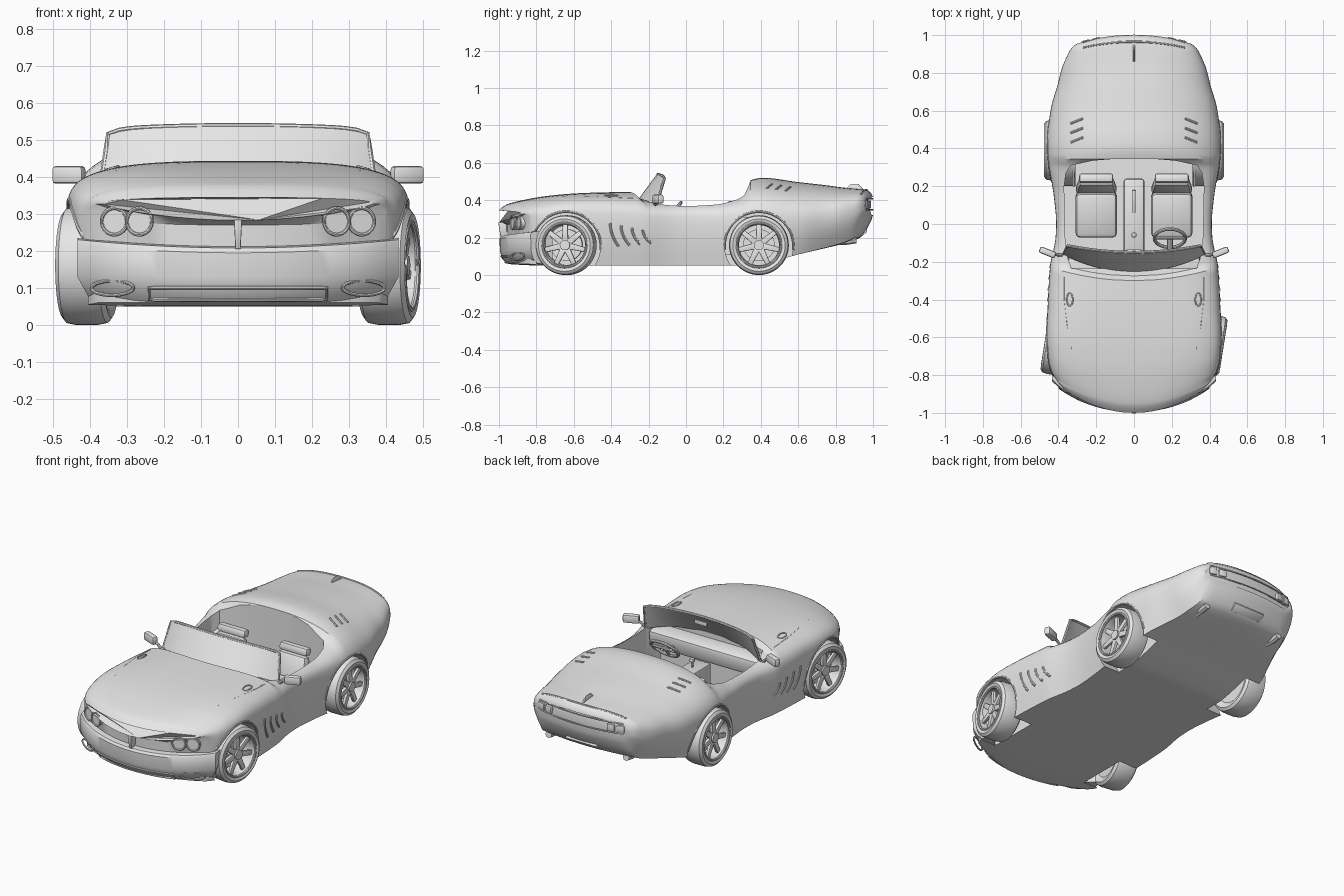
import bpy, bmesh, math
from math import sin, cos, pi
from mathutils import Vector, Matrix, Euler

if "Cube" in bpy.data.objects:
    bpy.data.objects.remove(bpy.data.objects["Cube"])

grey = bpy.data.materials.new("plain_grey")
grey.diffuse_color = (0.8, 0.8, 0.8, 1)
grey.use_nodes = True
grey.node_tree.nodes["Principled BSDF"].inputs["Base Color"].default_value = grey.diffuse_color


def finish(name, bm, angle=35, bevel=0.0, matrix=None):
    bmesh.ops.recalc_face_normals(bm, faces=bm.faces)
    if bevel:
        bmesh.ops.bevel(bm, geom=bm.edges[:], offset=bevel, segments=2, affect='EDGES', profile=0.5)
    if matrix:
        bm.transform(matrix)
    me = bpy.data.meshes.new(name)
    bm.to_mesh(me)
    bm.free()
    me.materials.append(grey)
    me.shade_smooth()
    me.set_sharp_from_angle(angle=math.radians(angle))
    ob = bpy.data.objects.new(name, me)
    bpy.context.collection.objects.link(ob)
    return ob


def place(loc, rot=(0, 0, 0)):
    return Matrix.Translation(loc) @ Euler([math.radians(a) for a in rot]).to_matrix().to_4x4()


def box(name, loc, size, rot=(0, 0, 0), bevel=0.008, taper=1.0):
    bm = bmesh.new()
    bmesh.ops.create_cube(bm, size=1)
    for v in bm.verts:
        k = taper if v.co.z > 0 else 1
        v.co = Vector((v.co.x * size[0] * k, v.co.y * size[1] * k, v.co.z * size[2]))
    return finish(name, bm, 40, bevel, place(loc, rot))


def cyl(name, loc, r, depth, rot=(0, 0, 0), seg=32):
    bm = bmesh.new()
    bmesh.ops.create_cone(bm, cap_ends=True, segments=seg, radius1=r, radius2=r, depth=depth)
    return finish(name, bm, 40, 0, place(loc, rot))


def loft(name, rings, wrap=False, angle=35, matrix=None):
    """Skin between closed rings of equal length."""
    bm = bmesh.new()
    vs = [[bm.verts.new(p) for p in r] for r in rings]
    n = len(rings[0])
    for a, b in zip(vs, vs[1:] + vs[:1] if wrap else vs[1:]):
        for i in range(n):
            bm.faces.new((a[i], a[(i + 1) % n], b[(i + 1) % n], b[i]))
    if not wrap:
        bm.faces.new(vs[0])
        bm.faces.new(vs[-1])
    return finish(name, bm, angle, 0, matrix)


def tube(name, pts, r, closed=False):
    rings, n = [], len(pts)
    pts = [Vector(p) for p in pts]
    for i, p in enumerate(pts):
        a = pts[(i - 1) % n] if closed else pts[max(i - 1, 0)]
        b = pts[(i + 1) % n] if closed else pts[min(i + 1, n - 1)]
        q = (b - a).to_track_quat('Z', 'Y')
        rings.append([p + q @ Vector((r * cos(k * pi / 4), r * sin(k * pi / 4), 0)) for k in range(8)])
    return loft(name, rings, closed)


def ring(name, loc, rx, ry, r, rot=(0, 0, 0)):
    m = place(loc, rot)
    return tube(name, [m @ Vector((rx * cos(a * pi / 16), ry * sin(a * pi / 16), 0)) for a in range(32)], r, True)


# body stations: y, half width, waist height, top height, bottom height, roundness
KEYS = [(-1.0, .365, .328, .345, .283, 2.5), (-.98, .388, .328, .365, .28, 2.6), (-.96, .405, .322, .377, .27, 2.8),
        (-.953, .408, .315, .38, .06, 2.9), (-.89, .435, .30, .397, .055, 3.2), (-.75, .455, .29, .422, .05, 3.6),
        (-.6, .463, .29, .436, .05, 3.7), (-.45, .457, .285, .442, .05, 3.6), (-.3, .445, .28, .444, .05, 3.3),
        (-.275, .441, .28, .412, .05, 3.6), (0, .412, .28, .4, .05, 3.6), (.15, .425, .28, .41, .05, 3.3),
        (.28, .447, .29, .44, .05, 2.9), (.32, .454, .29, .468, .05, 2.6), (.345, .458, .295, .507, .05, 2.4),
        (.41, .462, .30, .52, .06, 2.25), (.6, .442, .30, .497, .11, 2.2), (.75, .404, .31, .48, .145, 2.3),
        (.85, .383, .32, .467, .17, 2.5), (.93, .356, .33, .46, .2, 2.8), (.97, .338, .34, .455, .25, 3.0),
        (.99, .322, .345, .438, .29, 3.0), (1.0, .302, .35, .418, .32, 3.0)]


def station(y):
    y = min(max(y, -1), 1)
    i = max(k for k in range(len(KEYS) - 1) if KEYS[k][0] <= y)
    h = KEYS[i + 1][0] - KEYS[i][0]
    t = (y - KEYS[i][0]) / h

    def seg(k, c):
        k = min(max(k, 0), len(KEYS) - 2)
        return (KEYS[k + 1][c] - KEYS[k][c]) / (KEYS[k + 1][0] - KEYS[k][0])

    def slope(a, b):
        return 0 if a * b <= 0 else 2 * a * b / (a + b)
    out = []
    for c in range(1, 6):
        d = seg(i, c)
        m0, m1 = slope(seg(i - 1, c), d), slope(d, seg(i + 1, c))
        out.append(KEYS[i][c] * (2 * t**3 - 3 * t**2 + 1) + KEYS[i + 1][c] * (3 * t**2 - 2 * t**3)
                   + h * (m0 * (t**3 - 2 * t**2 + t) + m1 * (t**3 - t**2)))
    return out


def bow(s, x):
    """Plan curvature of the nose, cowl and tail."""
    return x * x * (.9 * (max(0, -.5 - s) / .5)**2 - .5 * (max(0, s - .6) / .4)**2
                    + .4 * max(0, 1 - abs(s + .28) / .2))


def unbow(y, x):
    s = y
    for _ in range(6):
        s = y - bow(s, x)
    return s


def sill(s, w):
    return w * (.93 - .1 * min(max((s - .5) / .3, 0), 1))


def side_x(y, z):
    s = unbow(y, .43)
    w, zw, zt, zb, n = station(s)
    if z > zw:
        return w * max(0, 1 - min(1, (z - zw) / (zt - zw))**n)**(1 / n)
    b = sill(s, w)
    return b + (w - b) * sin(max(0, (z - zb) / (zw - zb)) * pi / 2)


def top_z(x, y):
    w, zw, zt, zb, n = station(unbow(y, x))
    return zw + (zt - zw) * max(0, 1 - min(1, abs(x) / w)**n)**(1 / n)


def section(s):
    w, zw, zt, zb, n = station(s)
    b = sill(s, w)
    lift = .3 * min(max((-.955 - s) / .02, 0), 1)   # upper lip of the grille rises outwards

    def low(x, z):
        return x, min(z + lift * x * x * (zw - z) / (zw - zb), zw - .001)
    half = [low(b * k / 6, zb) for k in range(1, 6)]
    half += [low(b + (w - b) * sin(t * pi / 16), zb + (zw - zb) * t / 8) for t in range(8)]
    for k in range(16):
        a = k * pi / 32
        half.append((w * cos(a)**(2 / n), zw + (zt - zw) * sin(a)**(2 / n)))
    pts = [(0, zb)] + half + [(0, zt)] + [(-x, z) for x, z in reversed(half)]
    return [(x, s + bow(s, x), z) for x, z in pts]


ys = []
for a, b in zip(KEYS, KEYS[1:]):
    c = math.ceil((b[0] - a[0]) / .025)
    ys += [a[0] + (b[0] - a[0]) * k / c for k in range(c)]
body = loft("body", [section(s) for s in ys + [1.0]], angle=32)

# wheel arches and cockpit cut from the body
AXLES = ((-.64, .408, -9), (.39, .41, 0))
cutters = [cyl("arch_cutter", (sx * .46, y, .155), .183, .3, (0, 90, 0), seg=64) for y, _, _ in AXLES for sx in (1, -1)]
plan = [(.33, -.235), (.362, -.15), (.366, 0), (.37, .2), (.36, .27), (.335, .31), (.22, .335), (.1, .345)]
plan += [(-x, y) for x, y in reversed(plan)]
cutters.append(loft("cockpit_cutter", [[(x, y, z) for x, y in plan] for z in (.11, .8)]))
for c in cutters:
    m = body.modifiers.new("cut", 'BOOLEAN')
    m.operation, m.solver, m.object = 'DIFFERENCE', 'EXACT', c
    c.hide_render = True
bpy.context.view_layer.update()
cut = bpy.data.meshes.new_from_object(body.evaluated_get(bpy.context.evaluated_depsgraph_get()))
body.modifiers.clear()
body.data = cut
cut.shade_smooth()
cut.set_sharp_from_angle(angle=math.radians(32))
for c in cutters:
    bpy.data.objects.remove(c)

# wheels
prof = [(-.062, .122), (-.066, .14), (-.055, .155), (-.03, .16), (.03, .16), (.055, .155), (.066, .14), (.062, .122),
        (.055, .113), (.03, .107), (-.05, .107)]
for sx in (1, -1):
    for y, x, turn in AXLES:
        M = place((sx * x, y, .16), (0, 0, turn)) @ Matrix.Diagonal((sx, 1, 1, 1))
        loft("tyre_and_rim", [[(px, r * cos(k * pi / 24), r * sin(k * pi / 24)) for px, r in prof] for k in range(48)],
             True, 30, M)
        for nm, px, r, d in (("brake_disc", -.015, .085, .02), ("wheel_back", -.045, .11, .01), ("hub", .02, .027, .07)):
            cyl(nm, (0, 0, 0), r, d).data.transform(M @ place((px, 0, 0), (0, 90, 0)))
        tube("rim_edge", [M @ Vector((.06, .118 * cos(k * pi / 20), .118 * sin(k * pi / 20))) for k in range(40)], .007, True)
        for k in range(7):
            sp = box("spoke", (0, 0, .068), (.02, .034, .095), bevel=.004, taper=.75)
            sp.data.transform(M @ Matrix.Translation((.036, 0, 0)) @ Matrix.Rotation(k * 2 * pi / 7, 4, 'X'))
        # arch lip
        arc = [(y + .184 * cos(a * pi / 30), .155 + .184 * sin(a * pi / 30)) for a in range(-1, 32)]
        tube("arch_lip", [(sx * (side_x(py, pz) - .004), py, pz) for py, pz in arc], .007)
    # liner closing the rear arch off from the cockpit
    ra, rb = .183, .189
    loft("wheel_well_liner", [[(sx * px, .39 + r * cos(a * pi / 24), .155 + r * sin(a * pi / 24))
                               for px, r in ((.31, ra), (.39, ra), (.39, rb), (.31, rb))] for a in range(25)])
    box("wheel_well_wall", (sx * .318, .29, .21), (.008, .19, .2), bevel=0)

# front bumper
bump = [(.04, .212), (.012, .208), (.003, .195), (.005, .13), (.015, .09), (.04, .062), (.12, .055), (.12, .205)]


def bump_y(x):
    return -1 + .7 * x * x + 5 * x**6


loft("front_bumper", [[(x * (1 - .09 * max(0, (.13 - z) / .07)), bump_y(x) + d, z + .12 * x * x * (z > .18))
                       for d, z in bump] for x in [-.435 + .87 * k / 28 for k in range(29)]])
xs = [-.24 + .03 * k for k in range(17)]
tube("lower_intake_rim", [(x, bump_y(x) + .012, .1) for x in xs] + [(x, bump_y(x) + .035, .068) for x in xs[::-1]], .005, True)
box("grille_centre", (0, -.972, .245), (.014, .04, .08), bevel=.003, taper=1.6)

for sx in (1, -1):
    # lamps
    for x, y in ((.325, -.86), (.257, -.893)):
        cyl("headlight", (sx * x, y, .28), .036, .07, (90, 0, sx * 18))
        ring("headlight_rim", (sx * (x + .01), y - .034, .28), .036, .036, .005, (90, 0, sx * 18))
    ring("fog_light_rim", (sx * .34, bump_y(.34) + .012, .1), .065, .02, .005, (80, 0, sx * 30))
    for x in (.2, .255):
        box("tail_light", (sx * x, 1 - .5 * x * x - .004, .377), (.045, .02, .042), (0, 0, -sx * 13), .006)
    tube("exhaust_pipe", [(sx * .24, .78, .18), (sx * .25, .86, .182), (sx * .25, .91, .19)], .02)
    # side gills
    for k in range(4):
        y0, h = -.405 + .058 * k, .062 - .009 * k
        zc = .215 - .003 * k
        pts = [(y0 + .045 * (1 - t)**2 / 4, zc + h * t) for t in [j / 5 - 1 for j in range(11)]]
        tube("side_gill", [(sx * (side_x(y, z) - .001), y, z) for y, z in pts], .007)
    # rear deck slots and bonnet vents
    for k in range(3):
        tube("deck_slot", [(sx * x, .43 + .05 * k + (.34 - x) * .4, top_z(x, .43 + .05 * k + (.34 - x) * .4))
                           for x in (.27, .29, .31, .335)], .006)
    ring("bonnet_vent", (sx * .34, -.4, top_z(.34, -.4)), .016, .034, .004, (0, sx * 16, 0))
    tube("bonnet_crease", [(sx * x, y, top_z(x, y) - .002)
                           for x, y in ((.37, -.28), (.37, -.4), (.355, -.53), (.33, -.66))], .003)
    # door mirrors
    box("door_mirror", (sx * .458, -.15, .406), (.09, .035, .048), (0, 0, sx * 22), .01)
    tube("mirror_arm", [(sx * .43, -.155, .4), (sx * .4, -.165, .39), (sx * .37, -.165, .36)], .008)
    # seats
    box("seat_cushion", (sx * .2, .05, .185), (.22, .24, .1), (8, 0, 0), .025)
    box("seat_back", (sx * .2, .205, .255), (.22, .07, .2), (-14, 0, 0), .025, .85)
    box("headrest", (sx * .2, .242, .372), (.18, .05, .045), (-10, 0, 0), .014)

# tail details
strip = [-.27 + .03 * k for k in range(19)]
for z in (.35, .408):
    tube("tail_band_edge", [(x, .998 - .5 * x * x, z) for x in strip], .004)
tube("tail_lip", [(x, .965 + bow(.965, x), top_z(x, .965 + bow(.965, x)) - .001) for x in strip], .006)
box("plate_holder", (0, .945, .225), (.2, .02, .05), (-50, 0, 0), .004)
box("deck_fin", (0, .9, .472), (.012, .1, .03), (0, 0, 0), .003, .4)

# windscreen
NX = 24
us = [2 * k / NX - 1 for k in range(NX + 1)]


def screen(u, t, off=0):
    base = Vector((.372 * u, -.255 + .09 * u * u, .405 - .035 * u**4))
    top = Vector((.35 * u, -.155 + .035 * u * u, .541 - .01 * u * u - .012 * u**12))
    return base.lerp(top, t) + Vector((0, off, -off * .5))


loft("windscreen", [[screen(u, 0), screen(u, .5), screen(u, 1), screen(u, 1, .01), screen(u, .5, .01), screen(u, 0, .01)]
                    for u in us])
tube("windscreen_frame", [screen(-1, t / 4, .005) for t in range(4)] + [screen(u, 1, .005) for u in us]
     + [screen(1, t / 4, .005) for t in range(3, -1, -1)], .008)
box("inner_mirror", (0, -.14, .505), (.08, .012, .024), bevel=.004)

# dashboard, console and controls
box("dashboard", (0, -.205, .325), (.7, .11, .1), (-8, 0, 0), .02)
box("console", (0, .04, .195), (.11, .4, .17), bevel=.015)
box("handbrake", (0, .12, .29), (.016, .12, .016), (8, 0, 0), .004)
tube("gear_lever", [(0, -.06, .27), (0, -.058, .31)], .006)
box("gear_knob", (0, -.058, .32), (.026, .026, .024), bevel=.008)
ring("steering_wheel", (.19, -.075, .33), .082, .075, .009, (50, 0, 0))
tube("steering_column", [(.19, -.2, .285), (.19, -.078, .327)], .016)
for a in (0, 90, 180):
    d = place((0, 0, 0), (50, 0, 0)) @ Vector((cos(math.radians(a)), -sin(math.radians(a)), 0)) * .075
    tube("steering_spoke", [Vector((.19, -.075, .33)), Vector((.19, -.075, .33)) + d], .008)
